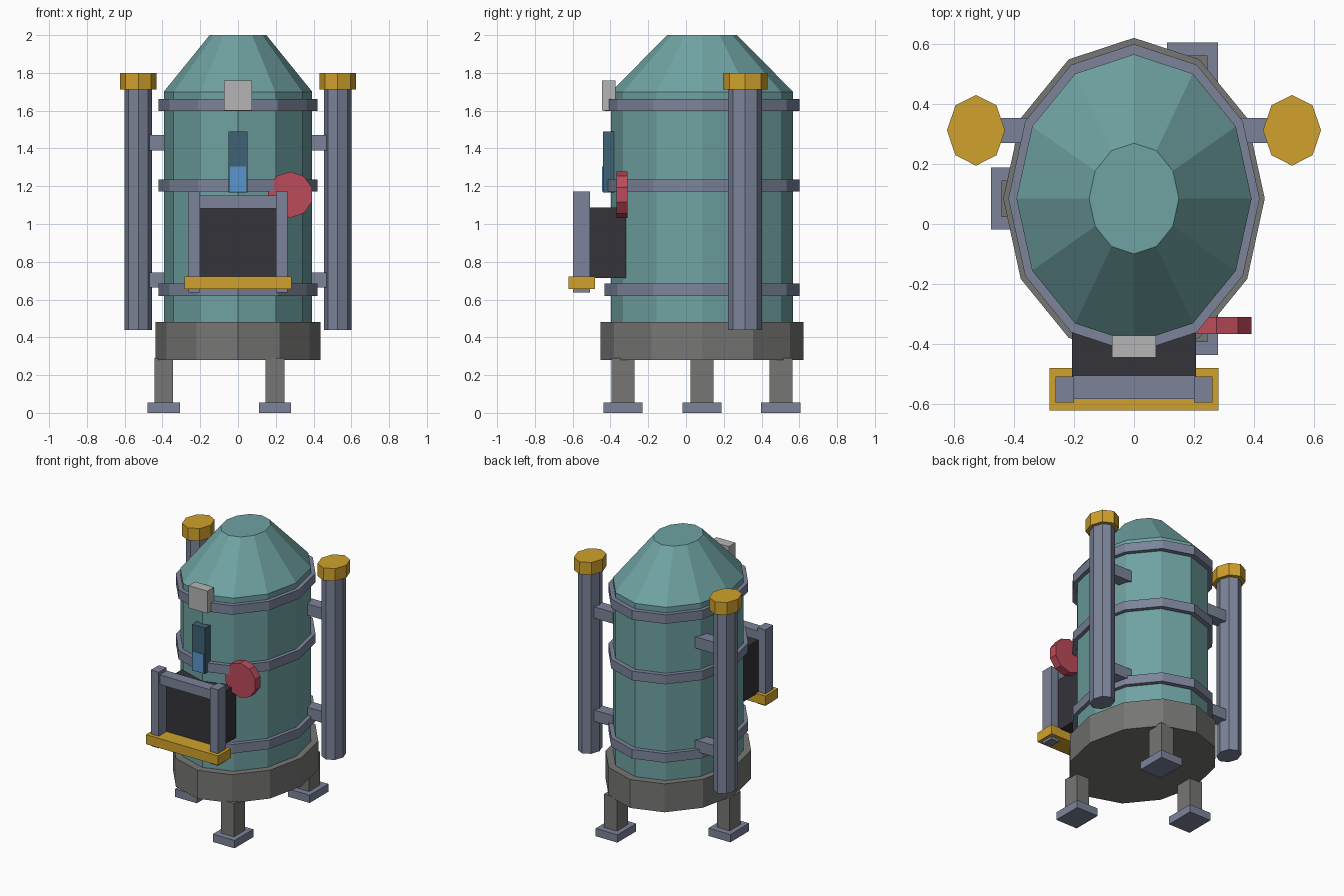
import bpy, bmesh
from math import pi
from mathutils import Matrix

if "Cube" in bpy.data.objects:
    bpy.data.objects.remove(bpy.data.objects["Cube"])

CY = 0.085   # y of the tank axis


def material(name, rgb):
    m = bpy.data.materials.new(name)
    m.diffuse_color = (*rgb, 1)
    m.use_nodes = True
    m.node_tree.nodes["Principled BSDF"].inputs["Base Color"].default_value = m.diffuse_color
    return m


TEAL = material("teal", (0.16, 0.36, 0.36))
STEEL = material("blue_steel", (0.20, 0.23, 0.32))
GREY = material("dark_grey", (0.18, 0.18, 0.175))
PALE = material("pale_grey", (0.46, 0.46, 0.46))
YELLOW = material("yellow", (0.64, 0.36, 0.025))
BLACK = material("black", (0.035, 0.033, 0.04))
RED = material("red", (0.50, 0.07, 0.10))
NAVY = material("navy", (0.05, 0.12, 0.17))
BLUE = material("light_blue", (0.10, 0.30, 0.62))


def finish(name, bm, mat):
    me = bpy.data.meshes.new(name)
    bmesh.ops.recalc_face_normals(bm, faces=bm.faces)
    bm.to_mesh(me)
    bm.free()
    ob = bpy.data.objects.new(name, me)
    me.materials.append(mat)
    bpy.context.collection.objects.link(ob)
    return ob


def box(name, x, y, z, mat):
    """Box from (min, max) pairs."""
    bm = bmesh.new()
    bmesh.ops.create_cube(bm, size=1)
    for v in bm.verts:
        v.co = [(a + b) / 2 + c * (b - a) for (a, b), c in zip((x, y, z), v.co)]
    return finish(name, bm, mat)


def lathe(name, cx, cy, n, profile, mat):
    """Stacked elliptical n-gons; profile rows are (rx, ry, z)."""
    bm = bmesh.new()
    rings = []
    for rx, ry, z in profile:
        ring = bmesh.ops.create_circle(bm, segments=n, radius=1)["verts"]
        for v in ring:
            v.co = (cx + rx * v.co.x, cy + ry * v.co.y, z)
        rings.append(ring)
    for a, b in zip(rings, rings[1:]):
        for i in range(n):
            j = (i + 1) % n
            bm.faces.new((a[i], a[j], b[j], b[i]))
    bm.faces.new(rings[0])
    bm.faces.new(rings[-1])
    return finish(name, bm, mat)


# Tank, conical top, base and hoops
lathe("tank_body", 0, CY, 12, [(0.393, 0.482, 0.46), (0.393, 0.482, 1.70),
                               (0.15, 0.185, 2.0)], TEAL)
lathe("base_ring", 0, CY, 12, [(0.437, 0.537, 0.28), (0.437, 0.537, 0.48)], GREY)
for i, z in enumerate((0.652, 1.204, 1.63)):
    lathe(f"hoop_{i + 1}", 0, CY, 12,
          [(0.42, 0.516, z - 0.032), (0.42, 0.516, z + 0.032)], STEEL)

# Three legs with feet
for i, (x, y) in enumerate(((0.195, -0.334), (-0.393, CY), (0.195, 0.502))):
    box(f"leg_{i + 1}", (x - 0.05, x + 0.05), (y - 0.061, y + 0.061), (0.04, 0.29), GREY)
    box(f"foot_{i + 1}", (x - 0.085, x + 0.085), (y - 0.104, y + 0.104), (0, 0.055), STEEL)

# Side tubes with caps and brackets
for side, s in (("left", -1), ("right", 1)):
    x, y = s * 0.528, 0.313
    lathe(f"tube_{side}", x, y, 8, [(0.073, 0.09, 0.44), (0.073, 0.09, 1.72)], STEEL)
    lathe(f"tube_cap_{side}", x, y, 8, [(0.097, 0.118, 1.712), (0.097, 0.118, 1.80)], YELLOW)
    for part, z in (("lower", 0.703), ("upper", 1.43)):
        box(f"bracket_{part}_{side}", sorted((s * 0.32, s * 0.48)),
            (y - 0.042, y + 0.042), (z - 0.04, z + 0.04), STEEL)
    # Hatch frame post
    box(f"hatch_post_{side}", sorted((s * 0.2, s * 0.262)), (-0.597, -0.509),
        (0.637, 1.172), STEEL)

# Front hatch
box("hatch_box", (-0.208, 0.208), (-0.51, -0.30), (0.715, 1.088), BLACK)
box("hatch_lintel", (-0.205, 0.205), (-0.585, -0.507), (1.082, 1.15), STEEL)
box("hatch_sill", (-0.282, 0.282), (-0.623, -0.482), (0.655, 0.722), YELLOW)

# Gauge panel and top sensor
box("gauge_panel", (-0.051, 0.051), (-0.44, -0.37), (1.167, 1.49), NAVY)
box("gauge_fill", (-0.042, 0.042), (-0.444, -0.40), (1.172, 1.305), BLUE)
box("sensor_box", (-0.073, 0.073), (-0.446, -0.373), (1.602, 1.76), PALE)

# Red hand wheel
bm = bmesh.new()
bmesh.ops.create_cone(bm, cap_ends=True, segments=10, radius1=0.122, radius2=0.122, depth=0.058,
                      matrix=Matrix.Translation((0.276, -0.339, 1.155))
                      @ Matrix.Rotation(pi / 2, 4, 'X'))
wheel = finish("hand_wheel", bm, RED)
